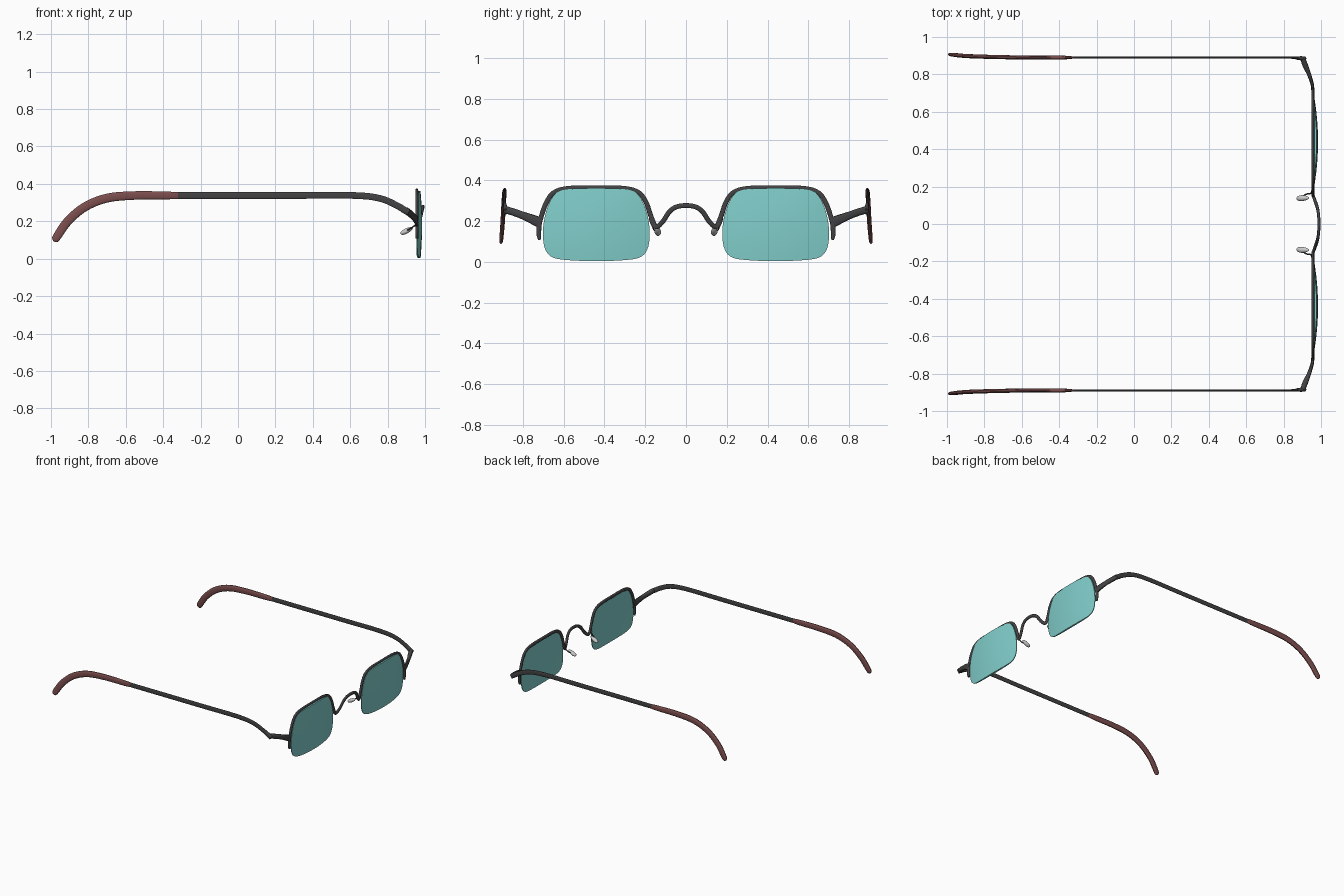
import bpy, bmesh, math
from mathutils import Vector


def material(name, rgb):
    m = bpy.data.materials.new(name)
    m.diffuse_color = (*rgb, 1)
    return m


DARK = material("dark_metal", (0.055, 0.055, 0.058))
TEAL = material("teal_glass", (0.22, 0.62, 0.60))
BROWN = material("brown_plastic", (0.20, 0.075, 0.075))


def smooth(pts, n=6, closed=False):
    """Catmull-Rom curve through points of any dimension."""
    c, out = len(pts), []
    get = lambda i: pts[i % c] if closed else pts[min(max(i, 0), c - 1)]
    for i in range(c if closed else c - 1):
        p0, p1, p2, p3 = (get(i + k) for k in (-1, 0, 1, 2))
        for s in range(n):
            t = s / n
            out.append([0.5 * (2 * b + (d - a) * t + (2 * a - 5 * b + 4 * d - e) * t * t
                               + (3 * b - a - 3 * d + e) * t ** 3)
                        for a, b, d, e in zip(p0, p1, p2, p3)])
    if not closed:
        out.append(list(pts[-1]))
    return out


def finish(name, bm, mat, mirror=True):
    bmesh.ops.recalc_face_normals(bm, faces=bm.faces)
    me = bpy.data.meshes.new(name)
    bm.to_mesh(me)
    bm.free()
    ob = bpy.data.objects.new(name, me)
    bpy.context.collection.objects.link(ob)
    if mat:
        me.materials.append(mat)
    if mirror:
        mod = ob.modifiers.new("mirror", 'MIRROR')
        mod.use_axis = (False, True, False)
        mod.use_mirror_merge = False
    bpy.ops.object.select_all(action='DESELECT')
    ob.select_set(True)
    bpy.context.view_layer.objects.active = ob
    bpy.ops.object.shade_smooth_by_angle(angle=math.radians(40))
    return ob


def sweep(name, pts, ref, mat, mirror=True, sides=14, power=0.75):
    """Tube along points (x, y, z, half size along ref, half size across)."""
    path = smooth(pts)
    bm, rings = bmesh.new(), []
    sp = lambda v: math.copysign(abs(v) ** power, v)
    for i, p in enumerate(path):
        a, b = path[max(i - 1, 0)], path[min(i + 1, len(path) - 1)]
        t = (Vector(b[:3]) - Vector(a[:3])).normalized()
        u = Vector(ref)
        u = (u - t * u.dot(t)).normalized()
        w = t.cross(u)
        rings.append([bm.verts.new(Vector(p[:3]) + u * p[3] * sp(math.cos(q)) + w * p[4] * sp(math.sin(q)))
                      for q in (2 * math.pi * k / sides for k in range(sides))])
    for r, s in zip(rings, rings[1:]):
        for k in range(sides):
            bm.faces.new((r[k], r[(k + 1) % sides], s[(k + 1) % sides], s[k]))
    bm.faces.new(rings[0])
    bm.faces.new(rings[-1])
    return finish(name, bm, mat, mirror)


# Lenses: rounded outline, domed front and shallower back
outline = smooth([(0.44, 0.361), (0.56, 0.358), (0.63, 0.342), (0.67, 0.29), (0.695, 0.21), (0.702, 0.13),
                  (0.69, 0.06), (0.65, 0.02), (0.56, 0.007), (0.44, 0.004), (0.32, 0.007), (0.23, 0.02),
                  (0.19, 0.06), (0.178, 0.13), (0.185, 0.21), (0.21, 0.29), (0.25, 0.342), (0.32, 0.358)],
                 4, True)
CY, CZ = 0.44, 0.18
bm = bmesh.new()
edges = []
for x0, ky, kz in ((0.984, 0.024, 0.008), (0.966, 0.012, 0.004)):
    def vert(y, z):
        return bm.verts.new((x0 - ky * ((y - CY) / 0.26) ** 2 - kz * ((z - CZ) / 0.18) ** 2, y, z))
    rings = [[vert(CY + (y - CY) * r, CZ + (z - CZ) * r) for y, z in outline]
             for r in (1, 0.97, 0.85, 0.65, 0.45, 0.22)]
    mid, n = vert(CY, CZ), len(outline)
    for r, s in zip(rings, rings[1:]):
        for k in range(n):
            bm.faces.new((r[k], r[(k + 1) % n], s[(k + 1) % n], s[k]))
    for k in range(n):
        bm.faces.new((rings[-1][k], rings[-1][(k + 1) % n], mid))
    edges.append(rings[0])
for k in range(n):
    bm.faces.new((edges[0][k], edges[0][(k + 1) % n], edges[1][(k + 1) % n], edges[1][k]))
finish("lens", bm, TEAL)

# Half rims over the top of each lens
rim = [(0.718, 0.108), (0.722, 0.135), (0.72, 0.18), (0.706, 0.235), (0.685, 0.29), (0.65, 0.338),
       (0.58, 0.36), (0.44, 0.362), (0.30, 0.36), (0.23, 0.338), (0.195, 0.29), (0.176, 0.235), (0.155, 0.18)]
sweep("upper_rim", [(0.956, y, z, 0.008, 0.007 if i == 0 else 0.012) for i, (y, z) in enumerate(rim)],
      (1, 0, 0), DARK)

# Nose bridge
half = [(0.955, 0.172, 0.215), (0.957, 0.158, 0.18), (0.962, 0.14, 0.173), (0.972, 0.112, 0.20),
        (0.982, 0.08, 0.247), (0.987, 0.045, 0.27)]
bridge = half + [(0.989, 0, 0.276)] + [(x, -y, z) for x, y, z in reversed(half)]
sweep("nose_bridge", [(*p, 0.008, 0.012) for p in bridge], (1, 0, 0), DARK, mirror=False)

# End pieces joining rims to temples
sweep("end_piece", [(0.956, 0.71, 0.19, 0.026, 0.008), (0.953, 0.745, 0.205, 0.024, 0.009),
                    (0.936, 0.80, 0.227, 0.019, 0.011), (0.915, 0.85, 0.245, 0.018, 0.015),
                    (0.901, 0.888, 0.256, 0.018, 0.013)], (0, 0, 1), DARK)

# Temples
sweep("temple", [(0.912, 0.887, 0.246, 0.009, 0.017), (0.89, 0.886, 0.26, 0.011, 0.018),
                 (0.85, 0.889, 0.284, 0.006, 0.018), (0.76, 0.89, 0.322, 0.005, 0.018),
                 (0.62, 0.89, 0.338, 0.005, 0.018), (0.3, 0.89, 0.338, 0.005, 0.018),
                 (-0.36, 0.89, 0.338, 0.005, 0.018)], (0, 1, 0), DARK)

# Curved temple tips
sweep("temple_tip", [(-0.32, 0.89, 0.338, 0.005, 0.018), (-0.38, 0.89, 0.338, 0.010, 0.021),
                     (-0.55, 0.89, 0.338, 0.010, 0.023), (-0.70, 0.892, 0.324, 0.011, 0.024),
                     (-0.82, 0.895, 0.276, 0.011, 0.024), (-0.91, 0.899, 0.20, 0.011, 0.024),
                     (-0.965, 0.905, 0.122, 0.010, 0.023), (-0.978, 0.907, 0.100, 0.008, 0.018),
                     (-0.983, 0.907, 0.092, 0.003, 0.006)], (0, 1, 0), BROWN)

# Nose pad wires
sweep("nose_pad_wire", [(0.957, 0.165, 0.185, 0.005, 0.005), (0.935, 0.162, 0.170, 0.004, 0.004),
                        (0.915, 0.157, 0.157, 0.004, 0.004), (0.90, 0.143, 0.15, 0.004, 0.004)],
      (0, 1, 0), DARK, sides=8, power=1)

# Nose pads: tapered almond shapes
sweep("nose_pad", [(0.870, 0.137, 0.133, 0.002, 0.003), (0.876, 0.137, 0.136, 0.011, 0.010),
                   (0.894, 0.138, 0.145, 0.016, 0.014), (0.915, 0.139, 0.156, 0.013, 0.012),
                   (0.930, 0.139, 0.164, 0.007, 0.006), (0.934, 0.139, 0.166, 0.002, 0.002)],
      (0, 1, 0), None, power=1)
